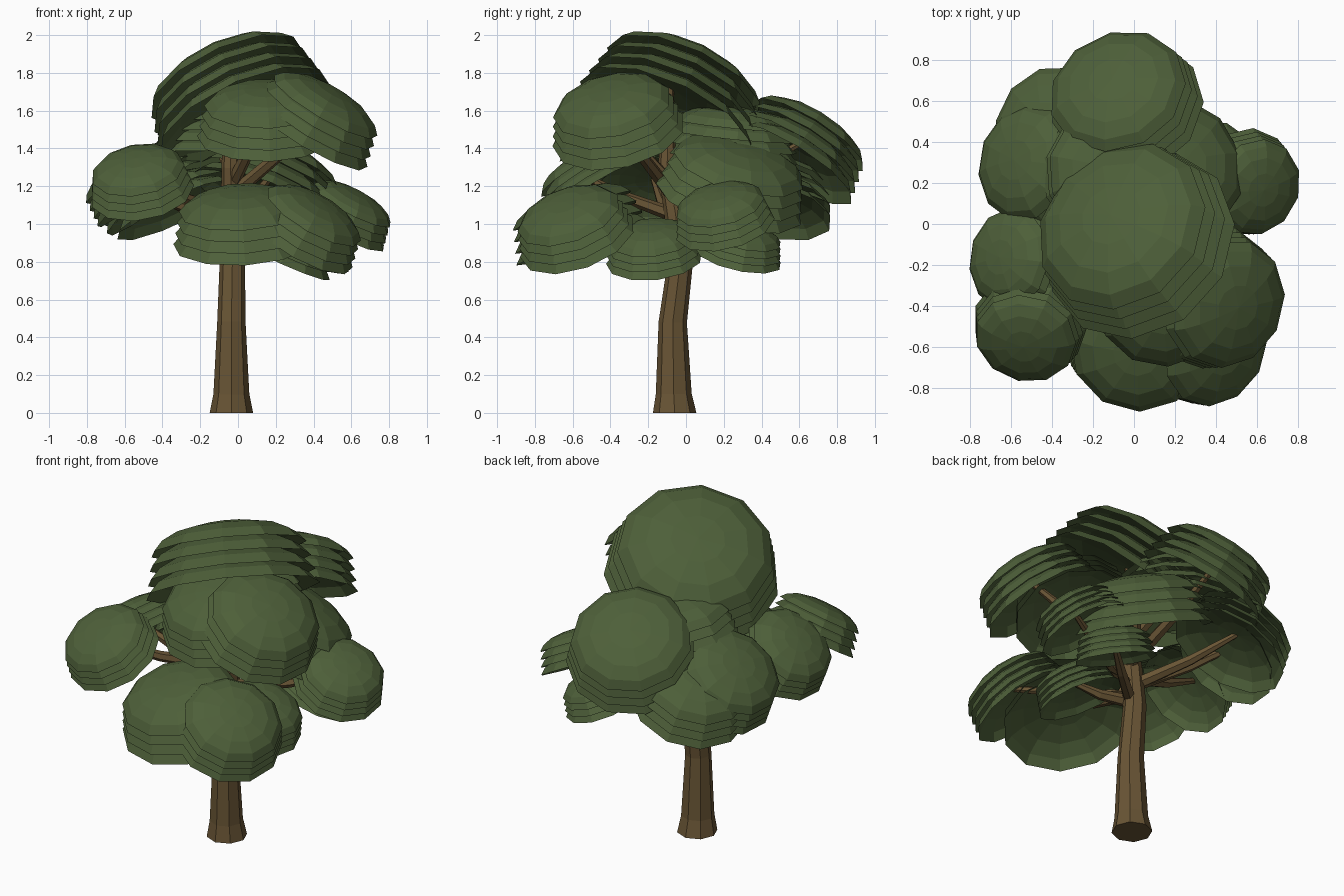
import bpy, bmesh, math, random
from mathutils import Vector

if "Cube" in bpy.data.objects:
    bpy.data.objects.remove(bpy.data.objects["Cube"])

random.seed(4)


def material(name, rgb):
    m = bpy.data.materials.new(name)
    m.diffuse_color = (*rgb, 1)
    m.use_nodes = True
    m.node_tree.nodes["Principled BSDF"].inputs["Base Color"].default_value = m.diffuse_color
    return m


LEAF = material("leaf_green", (0.075, 0.115, 0.041))
BARK = material("bark_brown", (0.14, 0.09, 0.035))


def make(name, bm, mat):
    me = bpy.data.meshes.new(name)
    bm.to_mesh(me)
    bm.free()
    me.materials.append(mat)
    ob = bpy.data.objects.new(name, me)
    bpy.context.collection.objects.link(ob)
    return ob


def bridge(bm, a, b):
    n = len(a)
    for i in range(n):
        bm.faces.new((a[i], a[(i + 1) % n], b[(i + 1) % n], b[i]))


# Tapered limb through (x, y, z, radius) points
def limb(name, pts, sides):
    bm = bmesh.new()
    rings = []
    for i, p in enumerate(pts):
        prev, nxt = pts[max(i - 1, 0)], pts[min(i + 1, len(pts) - 1)]
        d = Vector(nxt[:3]) - Vector(prev[:3])
        if i == 0 and p[2] == 0:
            d = Vector((0, 0, 1))
        q = Vector((0, 0, 1)).rotation_difference(d)
        rings.append([bm.verts.new(Vector(p[:3]) + q @ Vector((
            p[3] * math.cos(2 * math.pi * k / sides),
            p[3] * math.sin(2 * math.pi * k / sides), 0))) for k in range(sides)])
    for a, b in zip(rings, rings[1:]):
        bridge(bm, a, b)
    bm.faces.new(rings[0][::-1])
    bm.faces.new(rings[-1])
    return make(name, bm, BARK)


# Leaf clump: stacked open domes, each sliding back along the tilt axis
def clump(name, centre, axis, r, layers=4, sides=11):
    bm = bmesh.new()
    axis = Vector(axis).normalized()
    q = Vector((0, 0, 1)).rotation_difference(axis)
    profile = [(1.0, 0.0), (0.88, 0.13), (0.66, 0.24), (0.35, 0.305)]
    spin = random.random()
    for j in range(layers):
        base = Vector(centre) - axis * (0.18 * r * j)
        size = r * (1 + 0.04 * j)
        rings = []
        for f, h in profile:
            rings.append([bm.verts.new(base + q @ Vector((
                size * f * math.cos(2 * math.pi * (k + spin) / sides),
                size * f * math.sin(2 * math.pi * (k + spin) / sides),
                size * h))) for k in range(sides)])
        for a, b in zip(rings, rings[1:]):
            bridge(bm, a, b)
        tip = bm.verts.new(base + axis * size * 0.325)
        top = rings[-1]
        for k in range(sides):
            bm.faces.new((top[k], top[(k + 1) % sides], tip))
    return make(name, bm, LEAF)


# Trunk
limb("trunk", [(-.035, -.06, 0, .115), (-.035, -.065, .1, .095), (-.035, -.07, .48, .075),
               (-.03, -.03, .8, .067), (-.03, -.055, 1.05, .06), (-.04, -.1, 1.3, .048),
               (-.04, -.09, 1.75, .025)], 8)

# Foliage: name, rim centre of the top dome, tilt axis, radius, height where its branch leaves
CLUMPS = [
    ("crown", (-.06, -.01, 1.76), (-.4, .4, .85), .445, None),
    ("upper_middle", (-.1, .26, 1.52), (.05, .1, 1), .32, 1.3),
    ("upper_front", (.14, -.4, 1.62), (0, -.35, .9), .32, 1.25),
    ("upper_right", (.46, -.39, 1.62), (.5, -.2, .85), .32, 1.2),
    ("upper_back", (-.08, .65, 1.47), (-.25, .5, .8), .345, 1.15),
    ("right_back", (.2, .28, 1.3), (.35, .25, .87), .36, 1.1),
    ("left_front", (-.53, -.56, 1.28), (-.15, -.5, .8), .25, 1.1),
    ("left_middle", (-.61, -.17, 1.26), (-.6, .1, .75), .25, 1.05),
    ("left_back", (-.53, .3, 1.26), (-.6, .15, .78), .29, 1.0),
    ("lower_left_back", (-.4, .47, 1.22), (-.4, .2, .85), .31, 1.0),
    ("right", (.6, .18, 1.1), (.45, -.2, .85), .24, .98),
    ("lower_front", (.02, -.6, 1.07), (-.05, -.3, .9), .335, .95),
    ("lower_front_right", (.4, -.62, 1.04), (.48, -.3, .83), .285, .98),
    ("lower_right", (.3, -.18, .92), (.4, -.1, .9), .23, .9),
    ("lower_right_back", (.4, .3, .93), (.3, .2, .9), .21, .9),
]

for name, c, axis, r, start in CLUMPS:
    clump(name + "_leaves", c, axis, r)
    if start:
        # Branch bends upward before meeting its clump
        s = Vector((-.035, -.07, start - .05))
        e = Vector(c) - Vector(axis).normalized() * r * 0.1
        m = s.lerp(e, .55) + Vector((0, 0, -.02))
        limb(name + "_branch", [(*s, .038), (*m, .03), (*e, .016)], 6)
